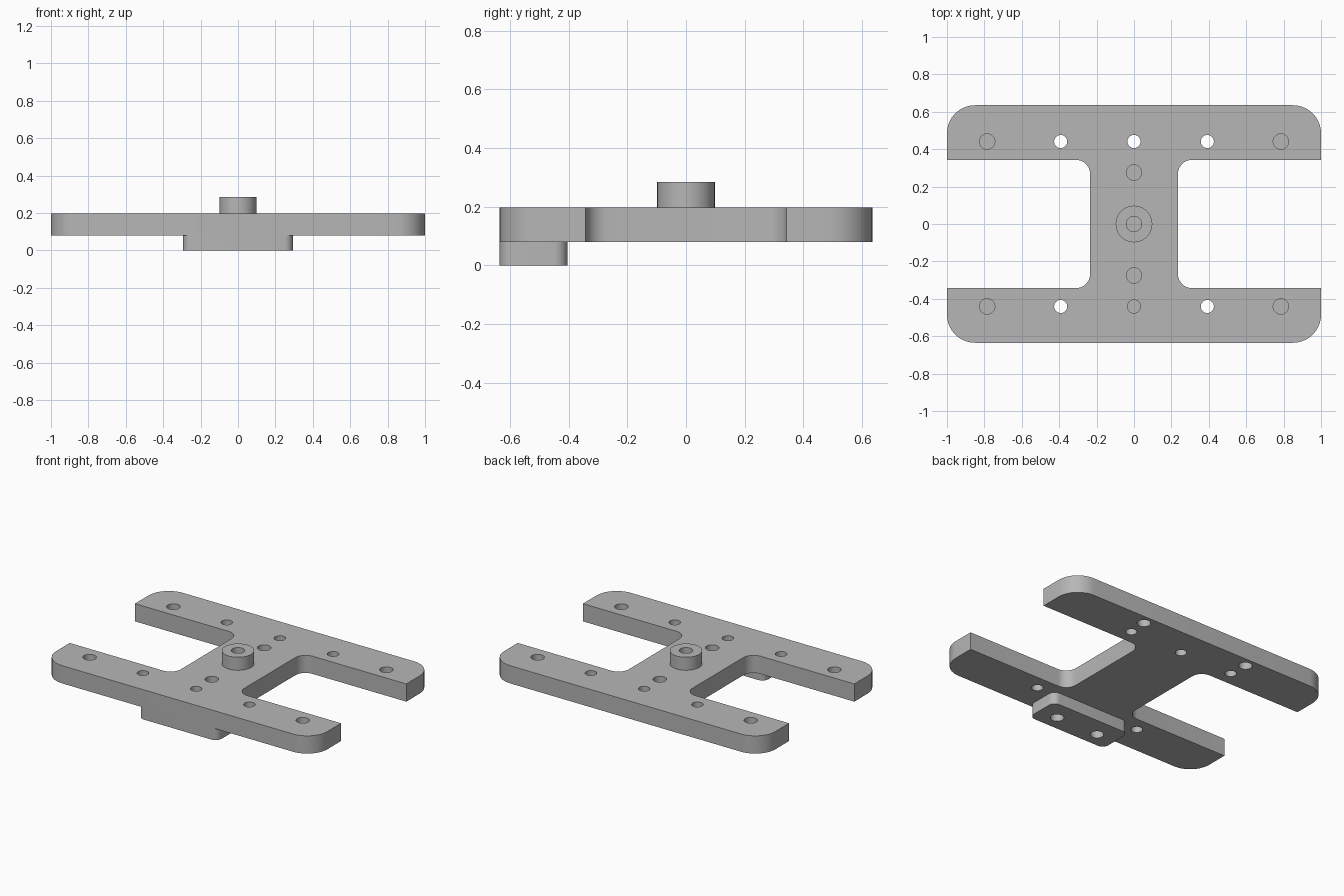
import bpy, bmesh, math
from mathutils import Vector

cube = bpy.data.objects.get("Cube")
if cube:
    bpy.data.objects.remove(cube, do_unlink=True)

grey = bpy.data.materials.new("machined_grey")
grey.use_nodes = True
GREY = (0.47, 0.47, 0.47, 1)
grey.diffuse_color = GREY
grey.node_tree.nodes["Principled BSDF"].inputs["Base Color"].default_value = GREY

BOTTOM, TOP, BOSS_TOP = 0.08, 0.198, 0.285


def add_object(name, bm):
    bmesh.ops.recalc_face_normals(bm, faces=bm.faces)
    mesh = bpy.data.meshes.new(name)
    bm.to_mesh(mesh)
    bm.free()
    mesh.materials.append(grey)
    obj = bpy.data.objects.new(name, mesh)
    bpy.context.collection.objects.link(obj)
    return obj


def rounded_prism(name, corners, z0, z1, steps=10):
    """Extrude a right-angled outline of (x, y, fillet radius) corners."""
    bm = bmesh.new()
    outline = []
    for i, (x, y, r) in enumerate(corners):
        p = Vector((x, y, z0))
        if r == 0:
            outline.append(p)
            continue
        before = corners[i - 1]
        after = corners[(i + 1) % len(corners)]
        u = (Vector((before[0], before[1], z0)) - p).normalized()
        v = (Vector((after[0], after[1], z0)) - p).normalized()
        centre = p + (u + v) * r
        for k in range(steps + 1):
            a = math.pi / 2 * k / steps
            outline.append(centre - (v * math.cos(a) + u * math.sin(a)) * r)
    face = bm.faces.new([bm.verts.new(p) for p in outline])
    extruded = bmesh.ops.extrude_face_region(bm, geom=[face])["geom"]
    moved = [g for g in extruded if isinstance(g, bmesh.types.BMVert)]
    bmesh.ops.translate(bm, verts=moved, vec=(0, 0, z1 - z0))
    return add_object(name, bm)


def cylinders(name, specs):
    """One mesh of upright cylinders given as (x, y, radius, z0, z1)."""
    bm = bmesh.new()
    for x, y, r, z0, z1 in specs:
        made = bmesh.ops.create_cone(bm, cap_ends=True, segments=40, radius1=r,
                                     radius2=r, depth=z1 - z0)
        bmesh.ops.translate(bm, verts=made["verts"], vec=(x, y, (z0 + z1) / 2))
    return add_object(name, bm)


def select_only(obj):
    bpy.ops.object.select_all(action='DESELECT')
    obj.select_set(True)
    bpy.context.view_layer.objects.active = obj


def drill(obj, specs):
    cutter = cylinders("hole_cutter", specs)
    cutter.hide_render = True
    mod = obj.modifiers.new("holes", 'BOOLEAN')
    mod.operation = 'DIFFERENCE'
    mod.solver = 'EXACT'
    mod.object = cutter
    select_only(obj)
    bpy.ops.object.modifier_apply(modifier=mod.name)
    bpy.data.objects.remove(cutter, do_unlink=True)
    bpy.ops.object.shade_smooth_by_angle(angle=math.radians(30))


# H-shaped plate: one quarter of the outline, mirrored round
W, D, ARM, WEB = 1.0, 0.635, 0.343, 0.235
quarter = [(WEB, ARM, 0.075), (W, ARM, 0), (W, D, 0.15)]
right = [(x, -y, r) for x, y, r in reversed(quarter)] + quarter
left = [(-x, -y, r) for x, y, r in right]
plate = rounded_prism("h_plate", right + left, BOTTOM, TOP)

# Small through holes, large blind holes from above and from below
HOLE_Y, SMALL, LARGE = 0.441, 0.035, 0.041
blind = TOP - 0.08
holes = [(0, 0, LARGE, blind, TOP + 0.1)]
for side in (-1, 1):
    holes += [(x, side * HOLE_Y, SMALL, 0, TOP + 0.1) for x in (-0.392, 0, 0.392)]
    holes += [(x, side * HOLE_Y, LARGE, blind, TOP + 0.1) for x in (-0.785, 0.785)]
    holes.append((0, side * 0.275, LARGE, blind, TOP + 0.1))
    holes.append((side * 0.4, 0.57, LARGE, 0, BOTTOM + 0.08))
drill(plate, holes)

# Central boss with its bore
boss = cylinders("centre_boss", [(0, 0, 0.098, TOP, BOSS_TOP)])
drill(boss, [(0, 0, LARGE, 0, 1)])

# Mounting block under the front arm
BX, BACK, R = 0.293, -0.404, 0.045
block = rounded_prism("front_block", [(-BX, -D, R), (BX, -D, R), (BX, BACK, R), (-BX, BACK, R)],
                      0, BOTTOM)
drill(block, [(x, -0.535, LARGE, -0.1, 0.07) for x in (-0.157, 0.157)])
